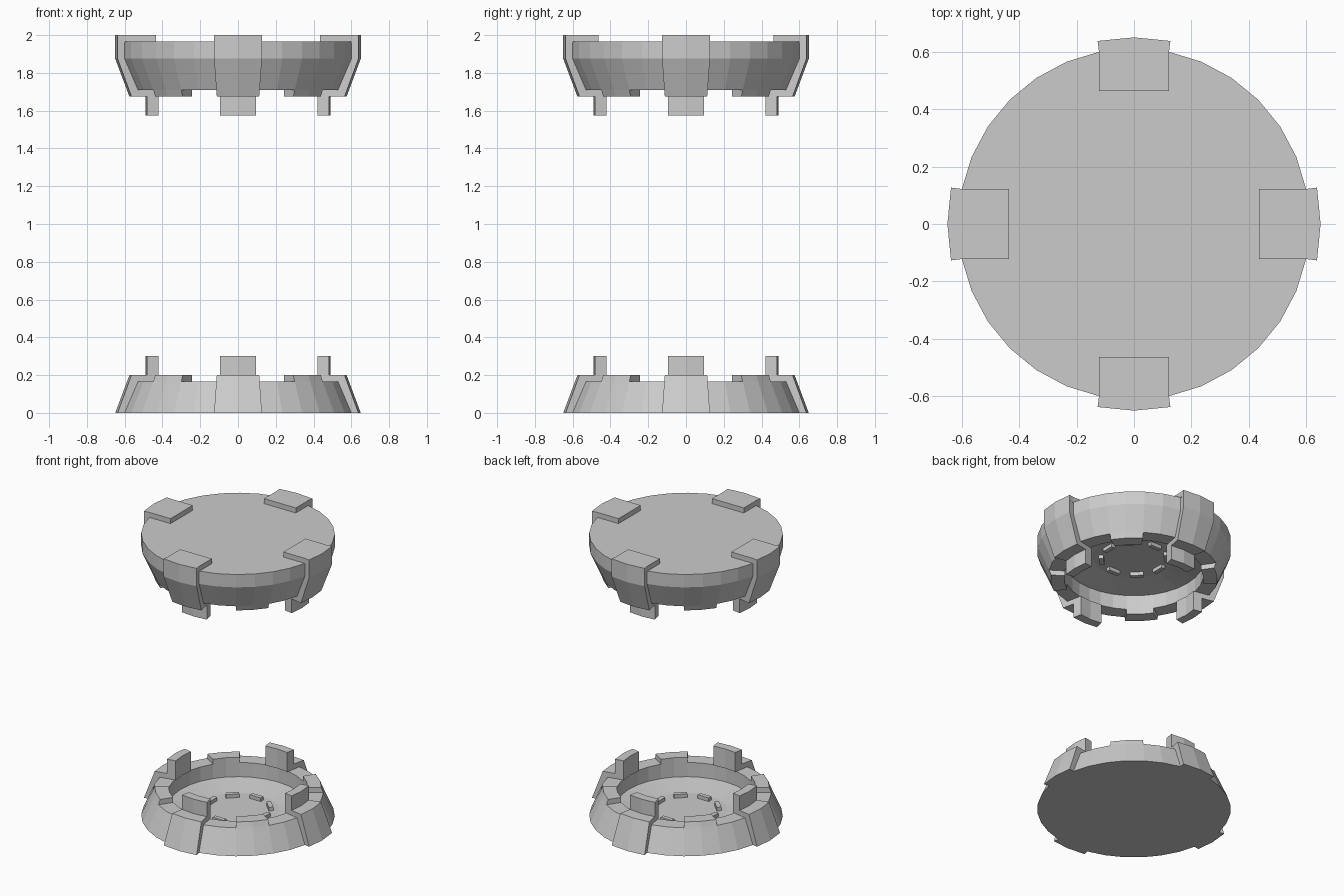
import bpy, bmesh, math
from mathutils import Matrix

if "Cube" in bpy.data.objects:
    bpy.data.objects.remove(bpy.data.objects["Cube"])

STEP = math.tau / 32          # every round part follows a 32-sided circle
FLIP_Z = 1.875                # upper half is the lower half mirrored about this offset


def finish(name, bm, upper):
    if upper:
        for v in bm.verts:
            v.co.z = FLIP_Z - v.co.z
    bmesh.ops.remove_doubles(bm, verts=bm.verts, dist=1e-5)
    bmesh.ops.recalc_face_normals(bm, faces=bm.faces)
    me = bpy.data.meshes.new(name)
    bm.to_mesh(me)
    bm.free()
    ob = bpy.data.objects.new(name, me)
    bpy.context.collection.objects.link(ob)
    return ob


def ring(bm, profile, a):
    return [bm.verts.new((r * math.cos(a), r * math.sin(a), z)) for r, z in profile]


def lathe(name, profile, upper):
    """Full revolution of an open profile that starts and ends on the axis."""
    bm = bmesh.new()
    low, *middle, high = profile
    rings = [ring(bm, middle, i * STEP) for i in range(32)]
    for i in range(32):
        a, b = rings[i], rings[(i + 1) % 32]
        for j in range(len(middle) - 1):
            bm.faces.new((a[j], b[j], b[j + 1], a[j + 1]))
    bm.faces.new([r[0] for r in rings])
    bm.faces.new([r[-1] for r in rings])
    return finish(name, bm, upper)


def wedge(name, profile, centre, upper):
    """Closed profile swept one step to each side of the centre angle."""
    bm = bmesh.new()
    rings = [ring(bm, profile, centre + k * STEP) for k in (-1, 0, 1)]
    n = len(profile)
    for a, b in zip(rings, rings[1:]):
        for j in range(n):
            k = (j + 1) % n
            bm.faces.new((a[j], b[j], b[k], a[k]))
    bm.faces.new(rings[0])
    bm.faces.new(rings[-1])
    return finish(name, bm, upper)


def block(name, r, size, z, angle, upper):
    bm = bmesh.new()
    m = (Matrix.Rotation(angle, 4, 'Z') @ Matrix.Translation((r, 0, z))
         @ Matrix.Diagonal((*size, 1)))
    bmesh.ops.create_cube(bm, size=1, matrix=m)
    return finish(name, bm, upper)


def top_flange(name, inner, angle):
    """Flat pad folded over the lid: straight inside, curved outside."""
    bm = bmesh.new()
    x, y = 0.65 * math.cos(STEP), 0.65 * math.sin(STEP)
    outline = [(inner, -0.122), (0.60, -0.122), (x, -y), (0.65, 0), (x, y),
               (0.60, 0.122), (inner, 0.122)]
    f = bm.faces.new([bm.verts.new((px, py, 1.96)) for px, py in outline])
    ext = bmesh.ops.extrude_face_region(bm, geom=[f])
    for v in ext['geom']:
        if isinstance(v, bmesh.types.BMVert):
            v.co.z = 2.0
    bmesh.ops.rotate(bm, verts=bm.verts, matrix=Matrix.Rotation(angle, 3, 'Z'))
    return finish(name, bm, False)


bowl = [(0.612, 0), (0.54, 0.165), (0.44, 0.165), (0.44, 0.065), (0.26, 0.035), (0, 0.035)]
tooth = [(0.54, 0.165), (0.527, 0.2), (0.44, 0.2), (0.44, 0.165)]
clip_inside = [(0.575, 0.2), (0.49, 0.2), (0.49, 0.3), (0.43, 0.3), (0.43, 0.165),
               (0.54, 0.165), (0.61, 0)]

for upper in (False, True):
    half = "lid" if upper else "base"
    # Dish body; the lid has an extra straight band
    if upper:
        lathe("lid_body", [(0, -0.09), (0.612, -0.09)] + bowl, True)
        clip = [(0.61, -0.125), (0.65, -0.125), (0.65, 0)] + clip_inside
    else:
        lathe("base_body", [(0, 0)] + bowl, False)
        clip = [(0.65, 0)] + clip_inside
    for i in range(4):
        a = i * math.pi / 2
        # Outer clips with tabs, and rim teeth between them
        wedge(f"{half}_clip", clip, a, upper)
        wedge(f"{half}_rim_tooth", tooth, a + math.pi / 4, upper)
        if upper:
            top_flange("lid_clip_pad", 0.435 if i % 2 == 0 else 0.463, a)
    # Ring of small bricks on the inner floor
    for i in range(8):
        block(f"{half}_floor_brick", 0.205, (0.03, 0.085, 0.03), 0.045, i * math.pi / 4, upper)
